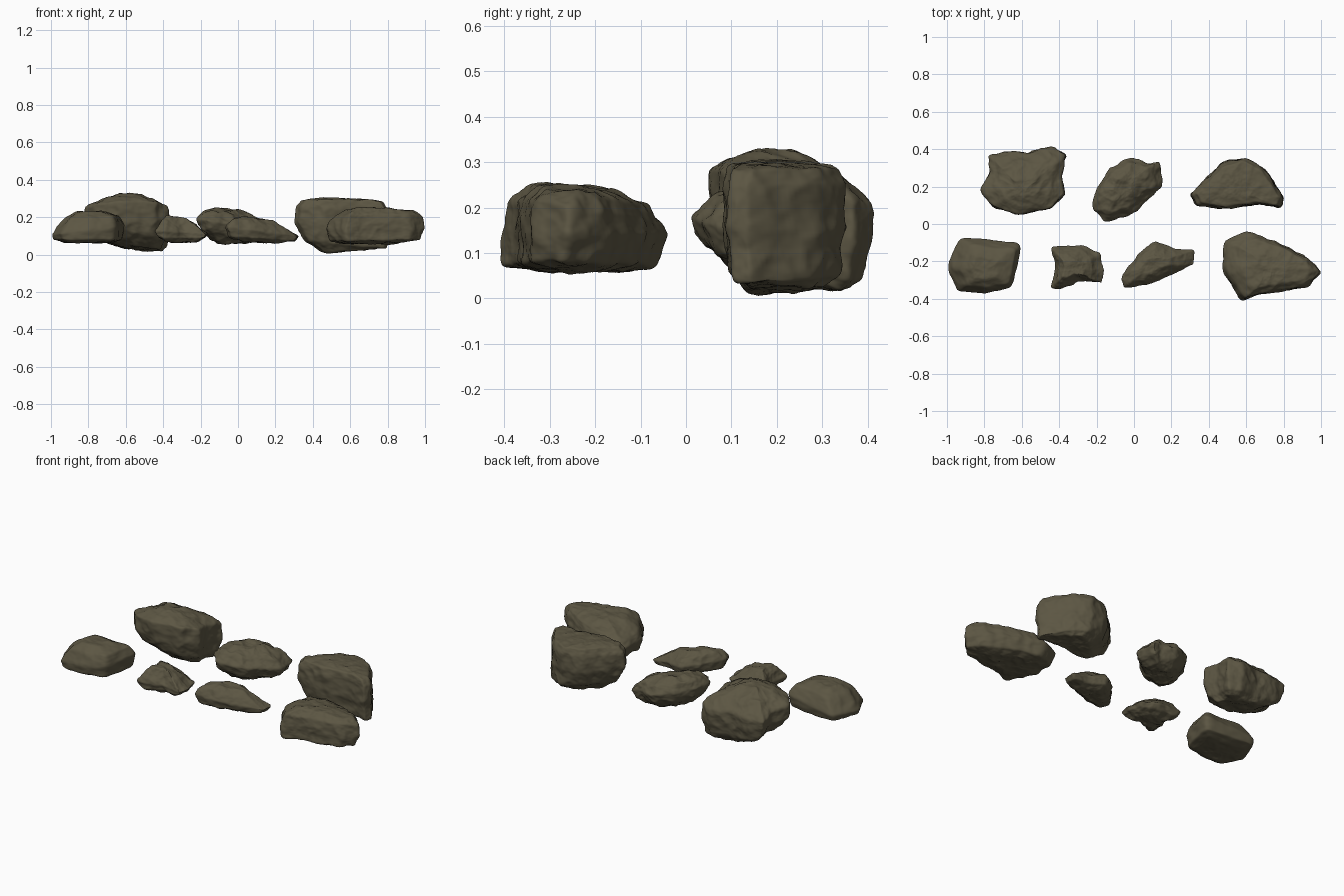
import bpy
import bmesh
from mathutils import Vector, noise

cube = bpy.data.objects.get("Cube")
if cube:
    bpy.data.objects.remove(cube, do_unlink=True)

stone = bpy.data.materials.new("olive brown stone")
stone.use_nodes = True
colour = (0.107, 0.093, 0.056, 1)
stone.diffuse_color = colour
shader = stone.node_tree.nodes["Principled BSDF"]
shader.inputs["Base Color"].default_value = colour
shader.inputs["Roughness"].default_value = 0.9


def loft_layers(outline, layers):
    """Stack scaled, tilted copies of a plan outline and close both ends."""
    bm = bmesh.new()
    middle = sum((Vector(p) for p in outline), Vector((0, 0))) / len(outline)
    rings = []
    for height, scale, shift, tilt in layers:
        ring = []
        for point in outline:
            offset = (Vector(point) - middle) * scale + Vector(shift)
            flat = middle + offset
            ring.append(bm.verts.new((flat.x, flat.y, height + offset.dot(Vector(tilt)))))
        rings.append(ring)
    count = len(outline)
    for lower, upper in zip(rings, rings[1:]):
        for i in range(count):
            j = (i + 1) % count
            bm.faces.new((lower[i], lower[j], upper[j], upper[i]))
    for ring in (rings[0], rings[-1]):
        cap = bm.faces.new(ring)
        bmesh.ops.poke(bm, faces=[cap])
    bmesh.ops.recalc_face_normals(bm, faces=bm.faces)
    return bm


def weather(mesh, seed, rough):
    """Broad dents, fine grain and shallow ridges pushed along the normals."""
    drift = Vector((seed, -seed, seed)) * 7
    moves = []
    for vert in mesh.vertices:
        spot = vert.co + drift
        dent = noise.noise(spot * 8) * 0.006
        grain = noise.fractal(spot * 22, 1.0, 2.0, 3) * 0.004
        ridge = -abs(noise.noise(spot * 13)) * 0.010
        moves.append(vert.normal * (dent + grain + ridge + 0.003) * rough)
    for vert, move in zip(mesh.vertices, moves):
        vert.co += move


def rock(name, outline, layers, rough=1.0):
    mesh = bpy.data.meshes.new(name)
    bm = loft_layers(outline, layers)
    bm.to_mesh(mesh)
    bm.free()
    obj = bpy.data.objects.new(name, mesh)
    bpy.context.collection.objects.link(obj)

    # flat subdivision keeps the facets, the second pass rounds their edges
    facets = obj.modifiers.new("facets", "SUBSURF")
    facets.subdivision_type = "SIMPLE"
    facets.levels = 2
    rounding = obj.modifiers.new("rounding", "SUBSURF")
    rounding.levels = 2
    graph = bpy.context.evaluated_depsgraph_get()
    solid = bpy.data.meshes.new_from_object(obj.evaluated_get(graph))
    obj.modifiers.clear()
    obj.data = solid
    bpy.data.meshes.remove(mesh)
    solid.name = name
    weather(solid, len(name), rough)
    solid.materials.append(stone)
    for face in solid.polygons:
        face.use_smooth = True
    return obj


# Back row; each layer is (height, scale, sideways shift, tilt)
rock("back_right_boulder",
     [(-.78, .37), (-.66, .39), (-.57, .38), (-.44, .41), (-.36, .37), (-.39, .25),
      (-.37, .16), (-.45, .08), (-.61, .05), (-.75, .09), (-.82, .18), (-.77, .28)],
     [(.04, .55, (.05, .02), (-.1, -.1)), (.085, .88, (.01, 0), (-.1, -.2)),
      (.16, 1, (0, 0), (-.05, -.1)), (.24, 1, (0, 0), (.03, -.22)),
      (.285, .7, (0, -.02), (0, -.12)), (.325, .25, (-.01, -.05), (0, 0))])

rock("back_middle_rock",
     [(-.02, .36), (.08, .32), (.14, .34), (.15, .21), (.07, .13),
      (-.01, .05), (-.16, .01), (-.22, .10), (-.20, .20), (-.13, .29)],
     [(.06, .45, (0, 0), (0, 0)), (.105, .86, (0, 0), (-.1, 0)),
      (.165, 1.02, (0, 0), (-.12, 0)), (.21, .8, (-.01, 0), (-.12, 0)),
      (.24, .4, (-.02, 0), (-.1, 0))], 1.3)

rock("back_left_boulder",
     [(.30, .16), (.37, .23), (.47, .33), (.59, .36), (.70, .29), (.80, .14),
      (.78, .09), (.67, .11), (.48, .08), (.33, .10)],
     [(.015, .6, (.06, .01), (.08, 0)), (.06, .9, (.025, 0), (-.1, 0)),
      (.15, 1, (0, 0), (-.08, 0)), (.25, .98, (.005, 0), (-.02, 0)),
      (.29, .87, (.005, 0), (-.02, 0)), (.3, .45, (0, 0), (-.02, 0))])

# Front row
rock("front_right_boulder",
     [(-.93, -.07), (-.60, -.10), (-.65, -.34), (-.80, -.37), (-.95, -.36), (-1, -.23)],
     [(.065, .65, (0, 0), (0, 0)), (.08, .95, (0, 0), (0, 0)),
      (.13, 1, (0, 0), (.12, 0)), (.2, .76, (.025, 0), (.05, 0)),
      (.232, .38, (.02, 0), (0, 0))], 0.7)

rock("front_small_rock",
     [(-.44, -.12), (-.28, -.12), (-.18, -.16), (-.16, -.25), (-.17, -.32),
      (-.29, -.30), (-.39, -.35), (-.44, -.34), (-.42, -.23)],
     [(.07, .5, (.01, 0), (0, 0)), (.09, .92, (0, 0), (0, 0)),
      (.12, 1.03, (0, 0), (-.05, 0)), (.165, .72, (-.01, 0), (-.15, 0)),
      (.2, .4, (-.02, 0), (-.1, 0))], 1.2)

rock("front_middle_rock",
     [(.12, -.09), (.20, -.13), (.32, -.14), (.32, -.22), (.19, -.27),
      (.09, -.32), (-.05, -.34), (-.06, -.27), (.02, -.165)],
     [(.065, .5, (0, 0), (-.05, 0)), (.085, .92, (0, 0), (-.06, 0)),
      (.125, 1.02, (0, 0), (-.13, 0)), (.165, .76, (-.01, 0), (-.2, 0)),
      (.19, .4, (-.02, 0), (-.15, 0))])

rock("front_left_boulder",
     [(.60, -.04), (.78, -.10), (.93, -.18), (1, -.26), (.93, -.34),
      (.77, -.36), (.65, -.38), (.57, -.41), (.47, -.25), (.48, -.09)],
     [(.06, .55, (0, 0), (.02, 0)), (.075, .93, (0, -.01), (.02, 0)),
      (.14, 1, (0, 0), (0, 0)), (.195, .93, (.01, 0), (.03, -.15)),
      (.232, .72, (.03, .01), (-.01, -.16)), (.248, .35, (.02, .01), (-.02, -.1))])
